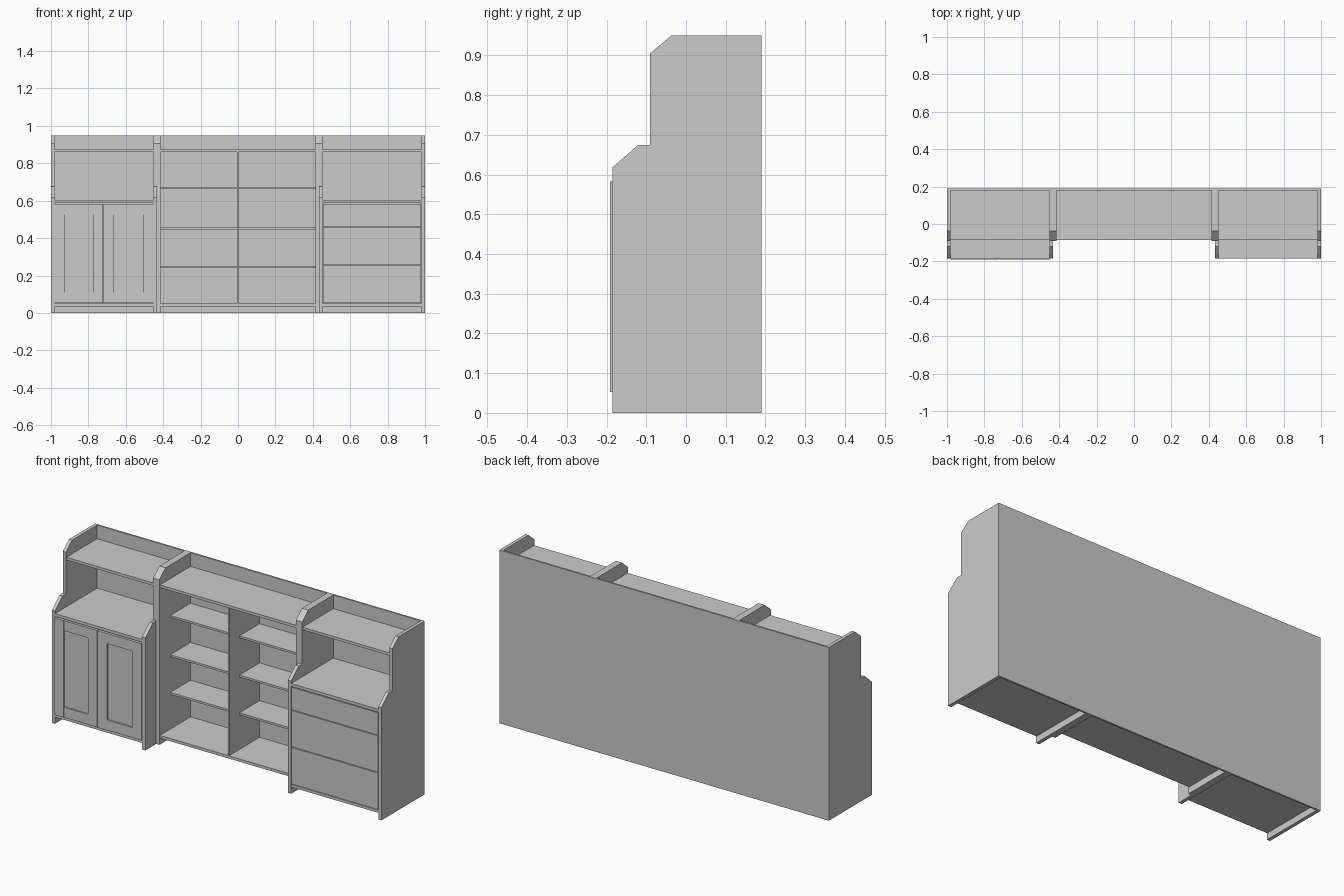
import bpy, bmesh

if "Cube" in bpy.data.objects:
    bpy.data.objects.remove(bpy.data.objects["Cube"])

T = 0.019           # board thickness
YB = 0.19           # rear plane


def mesh_object(name, bm):
    bmesh.ops.recalc_face_normals(bm, faces=bm.faces)
    me = bpy.data.meshes.new(name)
    bm.to_mesh(me)
    bm.free()
    ob = bpy.data.objects.new(name, me)
    bpy.context.collection.objects.link(ob)
    return ob


def box(name, x0, x1, y0, y1, z0, z1):
    bm = bmesh.new()
    bmesh.ops.create_cube(bm, size=1)
    for v in bm.verts:
        v.co.x = x1 if v.co.x > 0 else x0
        v.co.y = y1 if v.co.y > 0 else y0
        v.co.z = z1 if v.co.z > 0 else z0
    return mesh_object(name, bm)


def side_panel(name, x0, profile):
    """Extrude a (y, z) outline along x by one board thickness."""
    bm = bmesh.new()
    face = bm.faces.new([bm.verts.new((x0, y, z)) for y, z in profile])
    ext = bmesh.ops.extrude_face_region(bm, geom=[face])
    for v in ext["geom"]:
        if isinstance(v, bmesh.types.BMVert):
            v.co.x += T
    return mesh_object(name, bm)


def chamfered(y_front, z0, z1, dy, dz):
    return [(YB, z0), (y_front, z0), (y_front, z1 - dz), (y_front + dy, z1), (YB, z1)]


base_profile = chamfered(-0.185, 0, 0.675, 0.065, 0.057)
hutch_profile = chamfered(-0.09, 0.675, 0.95, 0.053, 0.045)
tall_profile = chamfered(-0.09, 0, 0.95, 0.053, 0.045)

# Outer units: stepped sides, back, worktop, top shelf, floor board
for tag, xa, xb in (("left", -1.0, -0.433), ("right", 0.433, 1.0)):
    for end, x in (("a", xa), ("b", xb - T)):
        side_panel(f"{tag}_base_side_{end}", x, base_profile)
        side_panel(f"{tag}_hutch_side_{end}", x, hutch_profile)
    i, j = xa + T, xb - T
    box(f"{tag}_back", i, j, 0.18, YB, 0, 0.95)
    box(f"{tag}_worktop", i, j, -0.185, 0.18, 0.588, 0.604)
    box(f"{tag}_top_shelf", i, j, -0.086, 0.18, 0.86, 0.875)
    box(f"{tag}_floor", i, j, -0.183, 0.18, 0.035, 0.05)

# Left unit doors: framed stiles and rails around a recessed panel
for tag, d0, d1 in (("left", -0.98, -0.7205), ("right", -0.7185, -0.453)):
    w, z0, z1 = 0.056, 0.052, 0.583
    box(f"{tag}_door_panel", d0 + w, d1 - w, -0.182, -0.174, z0, z1)
    box(f"{tag}_door_stile_a", d0, d0 + w, -0.191, -0.174, z0, z1)
    box(f"{tag}_door_stile_b", d1 - w, d1, -0.191, -0.174, z0, z1)
    box(f"{tag}_door_bottom_rail", d0 + w, d1 - w, -0.19, -0.174, z0, z0 + w)
    box(f"{tag}_door_top_rail", d0 + w, d1 - w, -0.19, -0.174, z1 - w, z1)

# Right unit drawer fronts
for n, (z0, z1) in enumerate(((0.053, 0.253), (0.257, 0.456), (0.46, 0.583))):
    box(f"drawer_front_{n + 1}", 0.454, 0.979, -0.183, -0.166, z0, z1)

# Centre bookcase
side_panel("centre_side_left", -0.433, tall_profile)
side_panel("centre_side_right", 0.433 - T, tall_profile)
c = 0.433 - T
box("centre_back", -c, c, 0.18, YB, 0, 0.95)
box("centre_top_shelf", -c, c, -0.086, 0.18, 0.86, 0.875)
box("centre_floor", -c, c, -0.086, 0.18, 0.035, 0.05)
box("centre_divider", -0.005, 0.005, -0.08, 0.18, 0.05, 0.86)
for n, z in enumerate((0.24, 0.447, 0.662)):
    box(f"left_shelf_{n + 1}", -c, -0.005, 0.005, 0.18, z, z + 0.011)
    box(f"right_shelf_{n + 1}", 0.005, c, 0.005, 0.18, z, z + 0.011)
